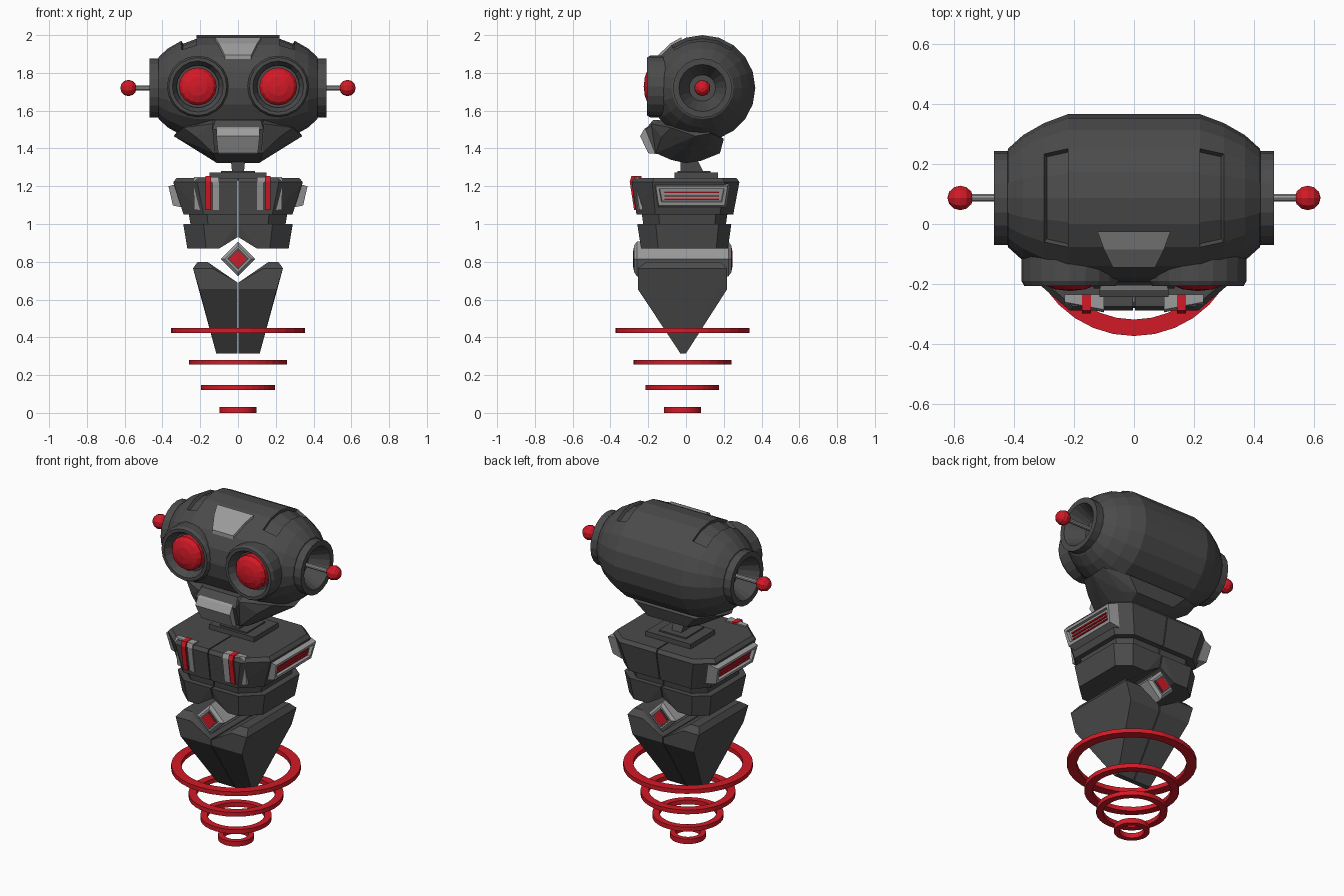
import bpy, bmesh
from math import sin, cos, pi, atan2
from mathutils import Vector

if "Cube" in bpy.data.objects:
    bpy.data.objects.remove(bpy.data.objects["Cube"])


def material(name, rgb):
    m = bpy.data.materials.new(name)
    m.diffuse_color = (*rgb, 1)
    m.use_nodes = True
    m.node_tree.nodes["Principled BSDF"].inputs["Base Color"].default_value = m.diffuse_color
    return m


DARK = material("dark_metal", (0.07, 0.07, 0.07))
LIGHT = material("light_metal", (0.33, 0.33, 0.33))
RED = material("red_glow", (0.65, 0.01, 0.02))
HY, HZ = 0.087, 1.72          # head axis


def finish(name, bm, mat, mirror=False):
    bmesh.ops.recalc_face_normals(bm, faces=bm.faces)
    me = bpy.data.meshes.new(name)
    bm.to_mesh(me)
    bm.free()
    me.materials.append(mat)
    ob = bpy.data.objects.new(name, me)
    bpy.context.collection.objects.link(ob)
    if mirror:
        ob.modifiers.new("mirror", 'MIRROR').use_clip = False
        ob.modifiers["mirror"].use_mirror_merge = False
    return ob


def hull_mesh(points):
    bm = bmesh.new()
    for p in points:
        bm.verts.new(p)
    res = bmesh.ops.convex_hull(bm, input=bm.verts)
    junk = [g for g in set(res["geom_interior"] + res["geom_unused"]) if isinstance(g, bmesh.types.BMVert)]
    bmesh.ops.delete(bm, geom=junk, context='VERTS')
    bmesh.ops.dissolve_limit(bm, angle_limit=0.02, verts=bm.verts, edges=bm.edges)
    return bm


def hull(name, points, mat=DARK, mirror=True):
    return finish(name, hull_mesh(points), mat, mirror)


def both(points):
    return points + [(-x, y, z) for x, y, z in points]


def box(x0, x1, y0, y1, z0, z1):
    return [(x, y, z) for x in (x0, x1) for y in (y0, y1) for z in (z0, z1)]


def lathe_mesh(profile, segs, axis, loc, closed=False):
    """Turn (radius, position) pairs around an axis."""
    put = {'x': lambda r, a, t: (a, r * sin(t), r * cos(t)),
           'y': lambda r, a, t: (r * cos(t), a, r * sin(t)),
           'z': lambda r, a, t: (r * cos(t), r * sin(t), a)}[axis]
    bm = bmesh.new()
    rows = [[bm.verts.new(Vector(put(r, a, 2 * pi * i / segs)) + Vector(loc)) for i in range(segs)]
            for r, a in profile]
    for k in range(len(rows) if closed else len(rows) - 1):
        a, b = rows[k], rows[(k + 1) % len(rows)]
        for i in range(segs):
            j = (i + 1) % segs
            bm.faces.new((a[i], a[j], b[j], b[i]))
    bmesh.ops.remove_doubles(bm, verts=bm.verts, dist=1e-5)
    bmesh.ops.recalc_face_normals(bm, faces=bm.faces)
    return bm


def lathe(name, profile, segs, axis, loc, mat=DARK, mirror=False, closed=False):
    return finish(name, lathe_mesh(profile, segs, axis, loc, closed), mat, mirror)


# Head: barrel turned around x, with funnel-shaped ears
half = [(0, .36), (.07, .36), (.118, .455), (.125, .468), (.157, .468), (.157, .422), (.165, .42),
        (.21, .37), (.25, .30), (.28, .22)]
bm = lathe_mesh(half + [(r, -a) for r, a in reversed(half)], 20, 'x', (0, HY, HZ))
# Sunken slots on top of the head
for s in (1, -1):
    slot = []
    for f in bm.faces:
        c = f.calc_center_median()
        if .23 < c.x * s < .29 and abs(atan2(c.y - HY, c.z - HZ)) < .6:
            slot.append(f)
    bmesh.ops.inset_region(bm, faces=slot, thickness=.003, depth=-.018, use_even_offset=True)
head = finish("head", bm, DARK)

# Eye recesses cut from the head
cutter = lathe("eye_cutter", [(0, -.4), (.128, -.4), (.128, -.15), (0, -.15)], 20, 'y', (.213, 0, 1.728), mirror=True)
cutter.hide_render = True
cutter.hide_viewport = False
cutter.display_type = 'WIRE'
cut = head.modifiers.new("eyes", 'BOOLEAN')
cut.operation, cut.object, cut.solver = 'DIFFERENCE', cutter, 'EXACT'

# Eyes: socket rings and red lenses
lathe("eye_rings", [(.15, -.06), (.163, -.10), (.163, -.19), (.153, -.207), (.135, -.207), (.112, -.165), (.112, -.1)],
      20, 'y', (.213, 0, 1.728), mirror=True, closed=True)
lathe("eye_lenses", [(0, -.13), (.1, -.13), (.1, -.185), (.085, -.204), (.05, -.218), (0, -.224)],
      16, 'y', (.213, 0, 1.728), RED, True)

# Antennas in the ears
lathe("antenna_rods", [(0, .35), (.013, .35), (.013, .56), (0, .56)], 10, 'x', (0, HY, HZ), LIGHT, True)
lathe("antenna_balls", [(.043 * sin(pi * k / 6), .58 - .043 * cos(pi * k / 6)) for k in range(7)],
      10, 'x', (0, HY, HZ), RED, True)

# Forehead plate following the barrel
plate = []
for x, dy in ((.122, -.112), (.1, -.172), (.07, -.232)):
    for r in (.291, .25):
        plate.append((x, HY + dy, HZ + (r * r - dy * dy) ** .5))
hull("forehead_plate", both(plate), LIGHT, False)

# Jaw and mouth
hull("jaw", both([(.14, -.185, 1.53), (.13, -.16, 1.375), (.12, -.08, 1.34), (.11, 0, 1.322), (.11, .08, 1.335),
                  (.13, .18, 1.375), (.2, .2, 1.45), (.22, -.13, 1.46), (.19, -.04, 1.385), (.19, .12, 1.385),
                  (.29, -.08, 1.51), (.34, .05, 1.465), (.33, .13, 1.48), (.14, 0, 1.6)]), DARK, False)
hull("mouth_frame", both([(.135, -.14, 1.55), (.12, -.175, 1.55), (.135, -.215, 1.50), (.125, -.165, 1.375),
                          (.125, -.1, 1.38)]), DARK, False)
hull("mouth", both([(.105, -.19, 1.52), (.115, -.22, 1.505), (.115, -.243, 1.465), (.105, -.2, 1.375),
                    (.1, -.15, 1.37), (.1, -.15, 1.5)]), LIGHT, False)

# Neck and its stepped base
hull("neck", both([(.04, -.03, 1.36), (.04, .05, 1.36), (.035, -.02, 1.31), (.022, .07, 1.31),
                   (.03, -.03, 1.26), (.03, .1, 1.26)]), DARK, False)
hull("neck_plate", box(-.15, .15, -.06, .17, 1.23, 1.272), DARK, False)
hull("neck_step", box(-.09, .09, -.045, .13, 1.26, 1.28), DARK, False)


# Torso: mirrored halves with a thin centre seam
GAP = .003


def tier(w, front, back, z):
    """Half outline with chamfered corners."""
    return [(GAP, front, z), (w * .63, front, z), (w, front * .62, z),
            (w, back * .72, z), (w * .72, back, z), (GAP, back, z)]


hull("chest", tier(.325, -.275, .268, 1.243) + tier(.343, -.288, .283, 1.222) + tier(.288, -.262, .25, 1.05))
hull("chest_joint", tier(.262, -.235, .22, 1.06) + tier(.25, -.225, .21, .99))
waist = tier(.29, -.258, .24, 1.0) + tier(.268, -.238, .222, .87)
hull("waist", [p for p in waist if not (p[0] == GAP and p[2] < .9)]
     + [(x, y, z) for y in (-.238, .222) for x, z in ((GAP, .93), (.1, .87))])

# Pointed lower body with a V notch at the top
hull("lower_body", [(x, y, z) for x, z, ys in (
    (.16, .798, (-.21, .185)), (.215, .798, (-.21, .185)), (.238, .765, (-.255, .218)),
    (.135, .765, (-.255, .218)), (GAP, .69, (-.255, .218)), (GAP, .655, (-.255, .218)),
    (.205, .655, (-.255, .218)), (.115, .315, (-.03, .0)), (GAP, .315, (-.03, .0))) for y in ys])


# Diamond emblem passing through the waist, with red cores at both ends
def diamond(h, y0, y1):
    return [(x, y, .815 + z) for y in (y0, y1) for x, z in ((h, 0), (-h, 0), (0, h), (0, -h))]


hull("diamond_core", diamond(.092, -.26, .225) + diamond(.07, -.275, .24), LIGHT, False)
hull("diamond_dark", diamond(.058, -.278, .243), DARK, False)
hull("diamond_light", diamond(.046, -.281, .246), RED, False)


# Chest straps wrapping over the top edge, with a red stripe
def strap(x0, x1, d):
    pts = []
    for x, w in ((x0, 0), (x1, max(0, x1 - .2) * .8)):
        pts += [(x, -.235, 1.246 + d), (x, -.282 - d + w, 1.246 + d), (x, -.291 - d + w, 1.225),
                (x, -.268 - d + w, 1.075), (x, -.23, 1.075)]
    return pts


hull("chest_straps", strap(.1, .232, .004), LIGHT)
hull("strap_stripes", strap(.143, .173, .007), RED)

# Side vents: recessed frame with red slats
bm = hull_mesh([(.31, -.17, 1.215), (.31, .23, 1.215), (.28, -.15, 1.085), (.28, .21, 1.085),
                (.368, -.16, 1.2), (.368, .22, 1.2), (.345, -.145, 1.098), (.345, .205, 1.098)])
bm.normal_update()
outer = max(bm.faces, key=lambda f: f.calc_center_median().x)
bmesh.ops.inset_region(bm, faces=[outer], thickness=.024)
bmesh.ops.inset_region(bm, faces=[outer], thickness=.004, depth=-.018)
finish("side_vents", bm, LIGHT, True)
for k in range(3):
    z = 1.131 + k * .018
    x = .345 + (z - 1.098) * .225
    hull(f"vent_slat_{k + 1}", box(x - .03, x - .01, -.115, .175, z - .004, z + .004), RED)

# Hover rings below the body
for k, (R, t, z) in enumerate(((.355, .055, .436), (.26, .045, .268), (.195, .038, .134), (.098, .03, .015))):
    h = .013 if k < 3 else .015
    lathe(f"hover_ring_{k + 1}", [(R, z - h), (R, z + h), (R - t, z + h), (R - t, z - h)],
          32, 'z', (0, -.019, 0), RED, closed=True)
